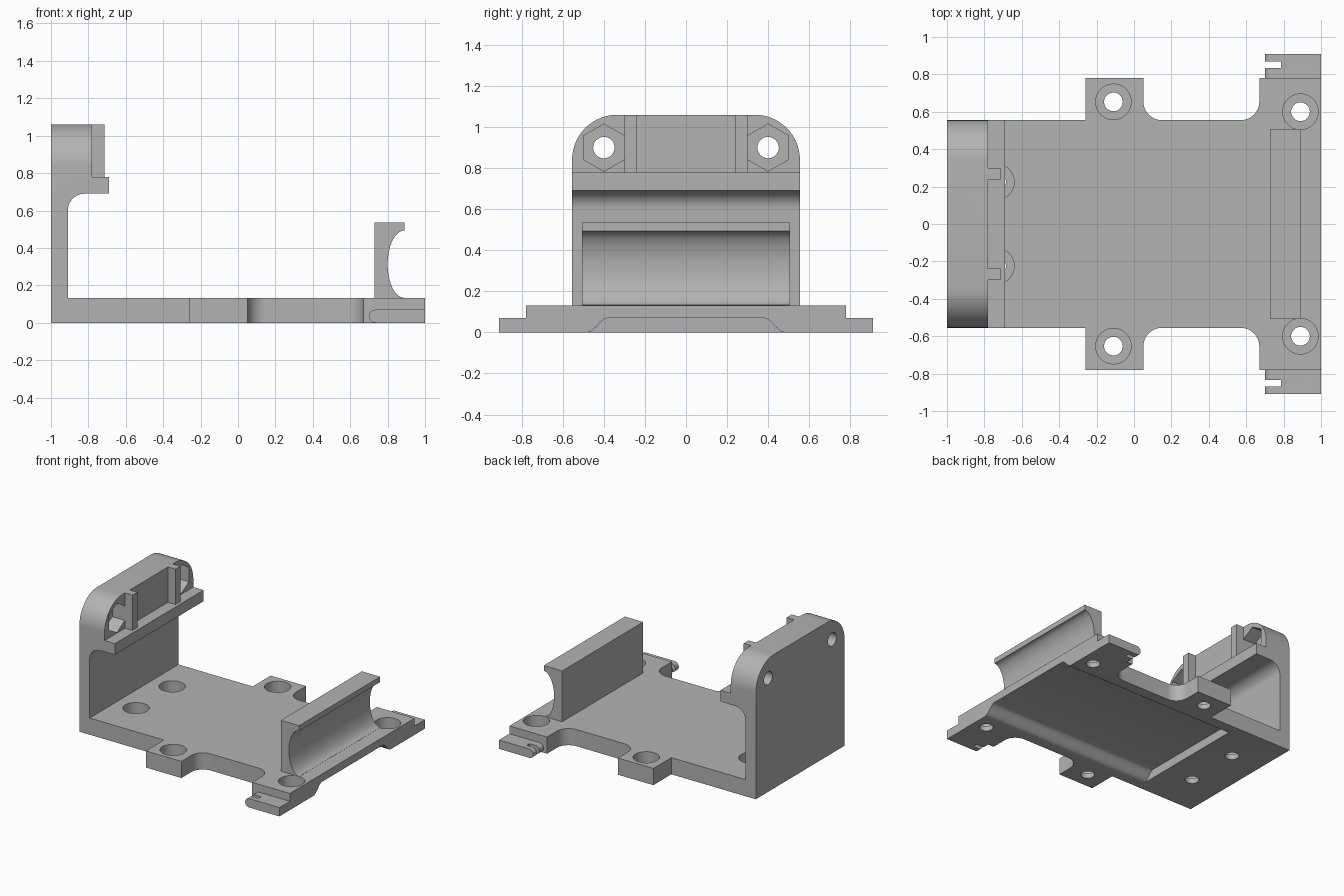
import bpy, bmesh
from math import sin, cos, pi, radians

if "Cube" in bpy.data.objects:
    bpy.data.objects.remove(bpy.data.objects["Cube"])

GREY = (0.45, 0.45, 0.45, 1)
grey = bpy.data.materials.new("grey_plastic")
grey.use_nodes = True
grey.diffuse_color = GREY
grey.node_tree.nodes["Principled BSDF"].inputs["Base Color"].default_value = GREY

# Place a flat profile point (a, b) at depth t along the extrusion axis
PLACE = {"x": lambda a, b, t: (t, a, b),
         "y": lambda a, b, t: (a, t, b),
         "z": lambda a, b, t: (a, b, t)}


def prism(name, points, axis, low, high):
    bm = bmesh.new()
    place = PLACE[axis]
    ends = [[bm.verts.new(place(a, b, t)) for a, b in points] for t in (low, high)]
    for loop in ends:
        bm.faces.new(loop)
    for i in range(len(points)):
        j = (i + 1) % len(points)
        bm.faces.new((ends[0][i], ends[0][j], ends[1][j], ends[1][i]))
    bmesh.ops.recalc_face_normals(bm, faces=bm.faces)
    mesh = bpy.data.meshes.new(name)
    bm.to_mesh(mesh)
    bm.free()
    mesh.materials.append(grey)
    obj = bpy.data.objects.new(name, mesh)
    bpy.context.collection.objects.link(obj)
    return obj


def arc(cx, cy, rx, ry, start, end, steps=12):
    angles = [radians(start + (end - start) * i / steps) for i in range(steps + 1)]
    return [(cx + rx * cos(t), cy + ry * sin(t)) for t in angles]


def rod(a, b, radius, axis, low, high, sides=40, turn=0):
    ring = arc(a, b, radius, radius, turn, turn + 360, sides)[:-1]
    return prism("cutter", ring, axis, low, high)


def rect(a0, a1, b0, b1):
    return [(a0, b0), (a1, b0), (a1, b1), (a0, b1)]


def activate(obj):
    bpy.ops.object.select_all(action="DESELECT")
    obj.select_set(True)
    bpy.context.view_layer.objects.active = obj


def combine(obj, tool, operation="DIFFERENCE"):
    tool.hide_render = True
    mod = obj.modifiers.new("combine", "BOOLEAN")
    mod.operation, mod.solver, mod.object = operation, "EXACT", tool
    activate(obj)
    bpy.ops.object.modifier_apply(modifier=mod.name)
    bpy.data.objects.remove(tool)


parts = []

# Base plate with side lugs and filleted necks
half = [(-1, .555), (-.26, .555), (-.26, .78), (.05, .78)]
half += arc(.15, .655, .1, .1, 180, 270)
half += arc(.57, .655, .1, .1, 270, 360)
half += [(.67, .78), (1, .78)]
outline = half + [(x, -y) for x, y in reversed(half)]
base = prism("base_plate", outline, "z", 0, .132)
parts.append(base)

# Shallow channel with sloped sides under the plate
ramp = [(.48 - .1 * t, .07 * t * t * (3 - 2 * t)) for t in [i / 10 for i in range(11)]]
channel = [(.48, -.05)] + ramp
channel += [(-y, z) for y, z in reversed(channel)]
combine(base, prism("cutter", channel, "x", -.5, 1.1))

# Counterbored screw holes
for x, y in [(-.11, .653), (.89, .6), (-.735, .225)]:
    for side in (1, -1):
        combine(base, rod(x, y * side, .095, "z", .04, .3))
        combine(base, rod(x, y * side, .05, "z", -.1, .3))

# Upright wall with overhanging head and lip
profile = [(-1, .132), (-.91, .132)]
profile += arc(-.82, .6, .09, .09, 180, 90)
profile += [(-.69, .692), (-.69, .78), (-.78, .78), (-.78, 1.06), (-1, 1.06)]
wall = prism("end_wall", profile, "y", -.555, .555)
arch = [(-.555, 0), (.555, 0)]
arch += arc(.335, .84, .22, .22, 0, 90, 16) + arc(-.335, .84, .22, .22, 90, 180, 16)
combine(wall, prism("cutter", arch, "x", -1.1, -.5), "INTERSECT")
parts.append(wall)

# Hexagonal nut pockets with through holes
for side in (1, -1):
    combine(wall, rod(side * .4, .9, .115, "x", -.89, -.7, 6, 30))
    combine(wall, rod(side * .4, .9, .052, "x", -1.1, -.7))

# Vertical ribs on the head
for side, label in ((1, "back"), (-1, "front")):
    span = sorted((side * .238, side * .3))
    parts.append(prism(label + "_rib", rect(-.78, -.715, .78, 1.06), "y", *span))

# Cradle post with a hollow outer face
post = [(.73, .132), (.89, .132)]
post += arc(.89, .313, .09, .18, 270, 90, 28)
post += [(.89, .535), (.73, .535)]
parts.append(prism("cradle_post", post, "y", -.507, .507))

# Thin slotted tabs with a rounded end
for side, label in ((1, "back"), (-1, "front")):
    shape = [(1, 0), (1, .07)] + arc(.735, .035, .035, .035, 90, 270)
    tab = prism(label + "_tab", shape, "y", *sorted((side * .78, side * .91)))
    slot = sorted((side * .835, side * .868))
    combine(tab, prism("cutter", rect(.6, .785, -.1, .2), "y", *slot))
    parts.append(tab)

# Smooth curves, sharp edges
for part in parts:
    activate(part)
    bpy.ops.object.shade_smooth_by_angle(angle=radians(30))
